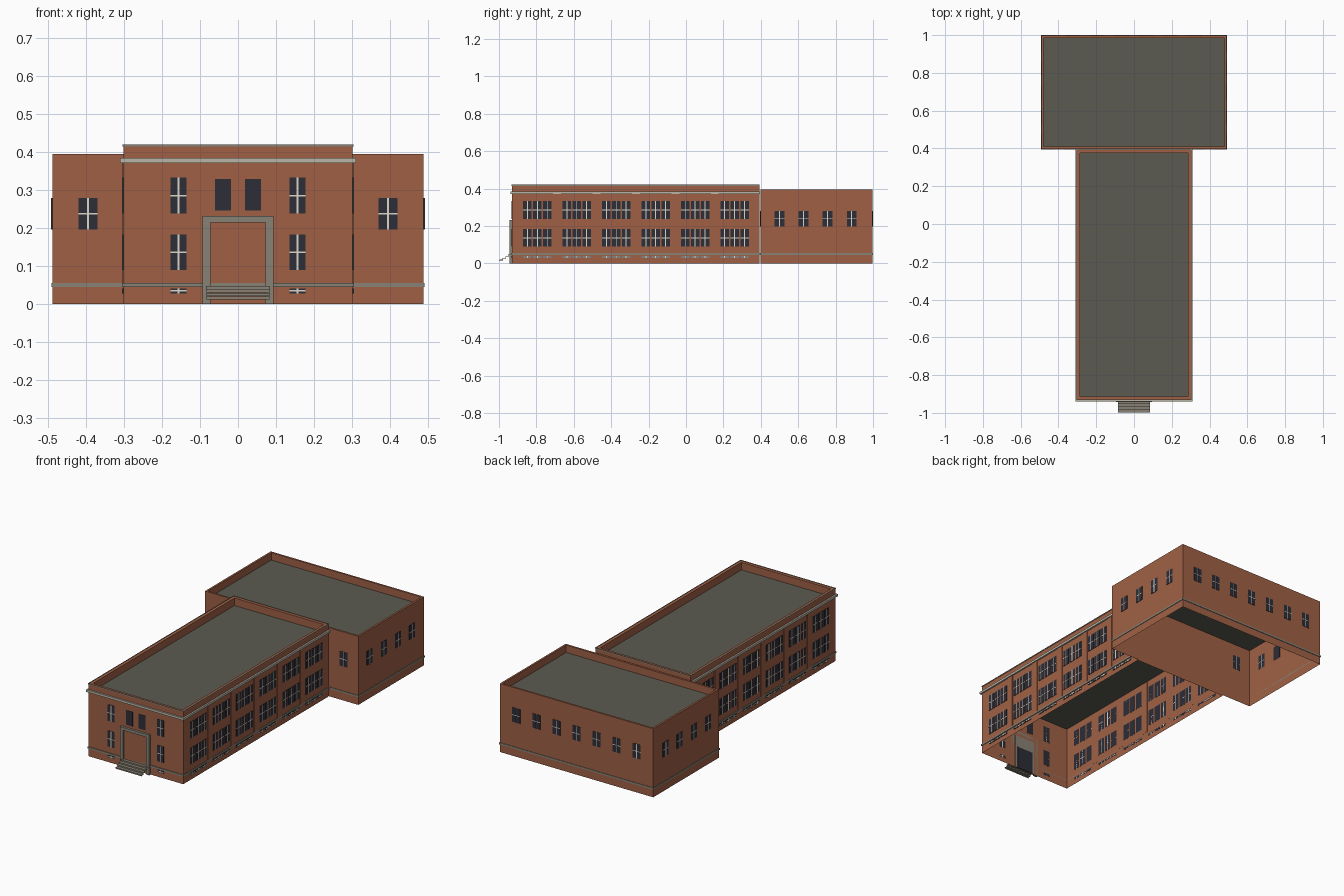
import bpy, bmesh
from mathutils import Vector

cube = bpy.data.objects.get("Cube")
if cube:
    bpy.data.objects.remove(cube, do_unlink=True)


def material(name, rgb):
    m = bpy.data.materials.new(name)
    m.use_nodes = True
    m.diffuse_color = (*rgb, 1)
    m.node_tree.nodes["Principled BSDF"].inputs["Base Color"].default_value = (*rgb, 1)
    return m


BRICK = material("brick", (0.35, 0.118, 0.06))
ROOF = material("roof_grey", (0.105, 0.105, 0.085))
STONE = material("stone_grey", (0.25, 0.225, 0.18))
PALE = material("pale_stone", (0.5, 0.47, 0.39))
GLASS = material("dark_glass", (0.026, 0.026, 0.038))
FRAME = material("window_frame", (0.72, 0.69, 0.6))


def finish(name, bm, mat):
    mesh = bpy.data.meshes.new(name)
    bm.to_mesh(mesh)
    bm.free()
    mesh.materials.append(mat)
    ob = bpy.data.objects.new(name, mesh)
    bpy.context.collection.objects.link(ob)
    return ob


def add_box(bm, lo, hi):
    made = bmesh.ops.create_cube(bm, size=1)["verts"]
    for v in made:
        v.co = Vector([a + (b - a) * (c + 0.5) for a, b, c in zip(lo, hi, v.co)])


def boxes(name, mat, *pairs):
    bm = bmesh.new()
    for lo, hi in pairs:
        add_box(bm, lo, hi)
    return finish(name, bm, mat)


def sweep(name, rect, profile, mat, closed=False):
    """Carry an (outset, z) profile around a rectangle."""
    x0, x1, y0, y1 = rect
    bm = bmesh.new()
    loops = [[bm.verts.new(p) for p in ((x0 - o, y0 - o, z), (x1 + o, y0 - o, z),
                                        (x1 + o, y1 + o, z), (x0 - o, y1 + o, z))]
             for o, z in profile]
    if closed:
        loops.append(loops[0])
    for a, b in zip(loops, loops[1:]):
        for i in range(4):
            j = (i + 1) % 4
            bm.faces.new((a[i], a[j], b[j], b[i]))
    bmesh.ops.recalc_face_normals(bm, faces=bm.faces)
    return finish(name, bm, mat)


def band(name, rect, out, z0, z1, mat):
    return sweep(name, rect, [(0, z0), (out, z0), (out, z1), (0, z1)], mat, True)


def shell(name, rect, top, roof_z, thick):
    """Open-bottomed walls with a parapet around a flat roof."""
    sweep(name + "_walls", rect,
          [(0, 0), (0, top), (-thick, top), (-thick, roof_z)], BRICK)
    x0, x1, y0, y1 = rect
    boxes(name + "_roof", ROOF, ((x0 + 0.001, y0 + 0.001, roof_z - 0.003),
                                 (x1 - 0.001, y1 - 0.001, roof_z)))


# Two building volumes
MAIN = (-0.302, 0.302, -0.93, 0.392)
REAR = (-0.489, 0.489, 0.398, 0.997)
shell("main_wing", MAIN, 0.418, 0.375, 0.017)
shell("rear_block", REAR, 0.395, 0.352, 0.011)

# Stone bands, cornice and coping
band("main_base_band", MAIN, 0.004, 0.045, 0.055, STONE)
band("rear_base_band", REAR, 0.003, 0.045, 0.055, STONE)
band("cornice", (-0.302, 0.302, -0.93, 0.387), 0.009, 0.372, 0.385, PALE)
band("parapet_coping", MAIN, 0.002, 0.415, 0.421, STONE)

# Each facade: origin on the wall, direction along it, outward normal
FRONT = (Vector((0, -0.93, 0)), Vector((1, 0, 0)), Vector((0, -1, 0)))
REAR_FRONT = (Vector((0, 0.398, 0)), Vector((1, 0, 0)), Vector((0, -1, 0)))
BACK = (Vector((0, 0.997, 0)), Vector((1, 0, 0)), Vector((0, 1, 0)))
MAIN_SIDES = [(Vector((s * 0.302, 0, 0)), Vector((0, 1, 0)), Vector((s, 0, 0))) for s in (-1, 1)]
REAR_SIDES = [(Vector((s * 0.489, 0, 0)), Vector((0, 1, 0)), Vector((s, 0, 0))) for s in (-1, 1)]

glass, frames, pilasters = bmesh.new(), bmesh.new(), bmesh.new()


def plate(bm, face, u0, u1, z0, z1, depth):
    o, u, n = face
    a = o + u * u0 + Vector((0, 0, z0)) - n * 0.0005
    b = o + u * u1 + Vector((0, 0, z1)) + n * depth
    add_box(bm, [min(p) for p in zip(a, b)], [max(p) for p in zip(a, b)])


def window(face, u, z0, z1, w, bar=0.005):
    plate(glass, face, u - w / 2, u + w / 2, z0, z1, 0.002)
    if bar:
        mid = (z0 + z1) / 2
        plate(frames, face, u - bar / 2, u + bar / 2, z0, z1, 0.0035)
        plate(frames, face, u - w / 2, u + w / 2, mid - 0.002, mid + 0.002, 0.003)


FLOORS = ((0.09, 0.183), (0.239, 0.333))

# Front windows
for s in (-1, 1):
    for z0, z1 in FLOORS:
        window(FRONT, s * 0.157, z0, z1, 0.043)
    window(FRONT, s * 0.157, 0.028, 0.041, 0.043)
    window(FRONT, s * 0.04, 0.247, 0.33, 0.042, bar=0)
    window(REAR_FRONT, s * 0.395, 0.197, 0.28, 0.05)

# Side bays: three windows per floor, basement lights, pilasters between
for face in MAIN_SIDES:
    for bay in range(6):
        mid = -0.795 + bay * 0.211
        for k in (-1, 0, 1):
            for z0, z1 in FLOORS:
                window(face, mid + k * 0.053, z0, z1, 0.045)
            window(face, mid + k * 0.053, 0.028, 0.041, 0.045)
        if bay < 5:
            plate(pilasters, face, mid + 0.085, mid + 0.126, 0.055, 0.372, 0.004)

# Rear block windows
for face in REAR_SIDES:
    for k in range(4):
        window(face, 0.5 + k * 0.1285, 0.197, 0.28, 0.052)
for k in range(-3, 4):
    window(BACK, k * 0.128, 0.197, 0.28, 0.05, bar=0.005 if k < -1 else 0.002)

finish("window_glass", glass, GLASS)
finish("window_bars", frames, FRAME)
finish("side_pilasters", pilasters, BRICK)

# Entrance surround with a brick panel, and the door lining inside
boxes("door_surround", STONE,
      ((-0.094, -0.943, 0), (-0.073, -0.93, 0.232)),
      ((0.073, -0.943, 0), (0.094, -0.93, 0.232)),
      ((-0.073, -0.943, 0.215), (0.073, -0.93, 0.232)))
boxes("door_panel", BRICK, ((-0.073, -0.934, 0.0), (0.073, -0.9295, 0.215)))
boxes("door_lining", STONE, ((-0.066, -0.9295, 0), (0.066, -0.926, 0.2)))
boxes("inner_door", GLASS, ((-0.052, -0.927, 0.0), (0.052, -0.924, 0.13)))

# Entrance steps: thin treads and risers
STEPS = 4
treads = []
for i in range(STEPS):
    y, z = -0.997 + i * 0.0155, 0.02 + i * 0.009
    treads.append(((-0.084, y, z - 0.003), (0.084, y + 0.0185, z)))
    treads.append(((-0.083, y + 0.001, z - 0.008), (0.083, y + 0.003, z - 0.003)))
boxes("entrance_steps", STONE, *treads)
